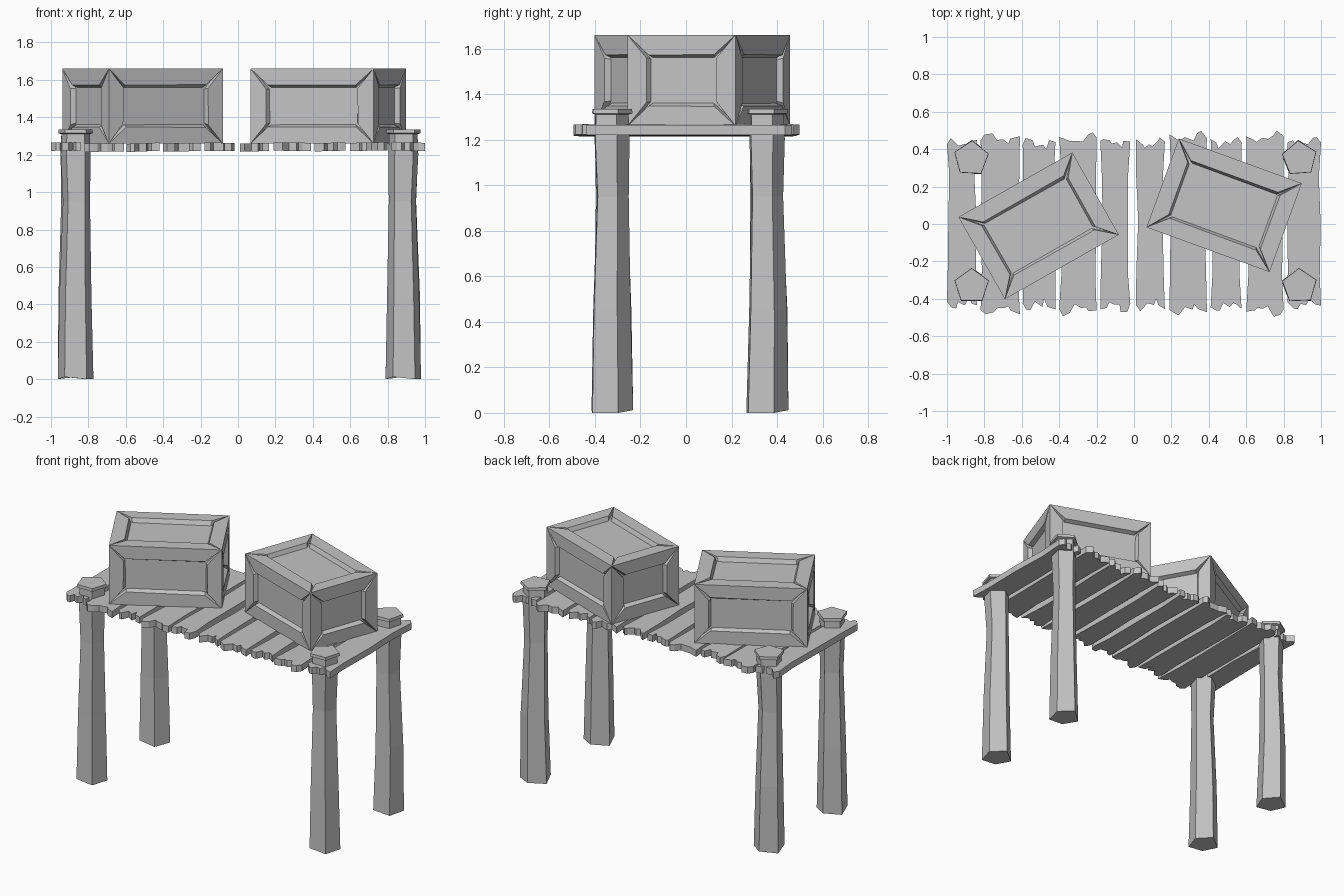
import bpy, bmesh, math, random
from mathutils import Matrix, Vector

random.seed(4)
if "Cube" in bpy.data.objects:
    bpy.data.objects.remove(bpy.data.objects["Cube"])

# One plain grey for everything
GREY = (0.55, 0.55, 0.55, 1)
grey = bpy.data.materials.new("plain grey")
grey.use_nodes = True
grey.diffuse_color = GREY
grey.node_tree.nodes["Principled BSDF"].inputs["Base Color"].default_value = GREY


def finish(name, bm, matrix=Matrix()):
    bmesh.ops.recalc_face_normals(bm, faces=bm.faces)
    mesh = bpy.data.meshes.new(name)
    bm.to_mesh(mesh)
    bm.free()
    mesh.materials.append(grey)
    obj = bpy.data.objects.new(name, mesh)
    obj.matrix_world = matrix
    bpy.context.collection.objects.link(obj)
    return obj


def jitter(amount):
    return random.uniform(-amount, amount)


def loft(bm, rings):
    """Skin a stack of equal-sized point rings and cap both ends."""
    loops = [[bm.verts.new(p) for p in ring] for ring in rings]
    n = len(loops[0])
    for low, high in zip(loops, loops[1:]):
        for i in range(n):
            j = (i + 1) % n
            bm.faces.new((low[i], low[j], high[j], high[i]))
    bm.faces.new(loops[0][::-1])
    bm.faces.new(loops[-1])


# Deck planks with splintered ends
def plank(name, x0, x1, half):
    w = x1 - x0
    end = []
    for sign in (-1, 1):
        tips = []
        for f, chip in ((0, .015), (.2, .025), (.3, .05), (.42, .03),
                        (.6, .045), (.72, .005), (.86, 0), (1, .03)):
            f = min(1, max(0, f + (jitter(.05) if 0 < f < 1 else 0)))
            tips.append((x0 + w * f, sign * (half - chip + jitter(.012))))
        if random.random() < .5:
            tips = [(x0 + x1 - x, y) for x, y in tips[::-1]]
        end.append(tips)
    right = [(x1 - random.uniform(0, .014), y) for y in (-.28, 0, .25)]
    left = [(x0 + random.uniform(0, .014), y) for y in (.27, .02, -.25)]
    outline = end[0] + right + end[1][::-1] + left
    z, roll = 1.216 + random.uniform(0, .006), jitter(.04)
    mid = (x0 + x1) / 2
    bm = bmesh.new()
    loft(bm, [[(x, y, z + t + roll * (x - mid)) for x, y in outline]
              for t in (0, .044)])
    finish(name, bm)


planks = [(-1, -.84, .455), (-.82, -.61, .488), (-.595, -.42, .462),
          (-.40, -.20, .485), (-.18, -.02, .465), (.01, .165, .46),
          (.19, .39, .488), (.41, .575, .465), (.60, .80, .488), (.82, 1, .46)]
for i, (x0, x1, half) in enumerate(planks):
    plank(f"deck_plank_{i + 1}", x0, x1, half)


# Five-sided posts with a narrow neck and a flat cap
def post(name, x, y, turn):
    profile = ((0, .1), (.45, .09), (.95, .076), (1.2, .084),
               (1.31, .08), (1.315, .097), (1.335, .095))
    rings = []
    for z, r in profile:
        dx, dy = (jitter(.006), jitter(.006)) if .3 < z < 1.1 else (0, 0)
        ring = []
        for k in range(5):
            a = math.radians(turn + 72 * k)
            lift = .012 * (k % 2) if z == 0 else 0
            ring.append((x + dx + r * math.cos(a), y + dy + r * math.sin(a), z + lift))
        rings.append(ring)
    bm = bmesh.new()
    loft(bm, rings)
    finish(name, bm)


post("front_right_post", -.868, -.332, 18)
post("front_left_post", .885, -.332, 20)
post("back_right_post", -.87, .35, 15)
post("back_left_post", .885, .35, 22)


# Crates: a recessed core framed on each side by four mitred boards
def crate(name, centre, angle, size=Vector((.70, .505, .40))):
    depth, margin = .028, .1
    half = size / 2
    bm = bmesh.new()
    core = bmesh.ops.create_cube(bm, size=1)["verts"]
    bmesh.ops.scale(bm, verts=core, vec=size - Vector((2 * depth,) * 3))
    for axis in range(3):
        u, v = (axis + 1) % 3, (axis + 2) % 3
        for side in (-1, 1):
            def at(a, b, level):
                p = Vector((0, 0, 0))
                p[u], p[v], p[axis] = a, b, side * level
                return p

            for along, across in ((u, v), (v, u)):
                for s in (-1, 1):
                    def spot(a, b, level):
                        return at(a, b, level) if along == u else at(b, a, level)

                    def board(level, inset, inner, gap):
                        lo, hi = half[along], half[across]
                        g0, g1 = (gap + random.uniform(0, gap) for _ in range(2))
                        wob = jitter(gap / 3)
                        return [spot(-lo + inset, s * (hi - inset), level),
                                spot(lo - inset, s * (hi - inset), level),
                                spot(lo - inner - g1, s * (hi - inner + wob), level),
                                spot(-lo + inner + g0, s * (hi - inner), level)]

                    top = half[axis]
                    loft(bm, [board(top - depth, depth, margin, .006),
                              board(top, 0, margin - .012, .01)])
    place = Matrix.Translation(centre) @ Matrix.Rotation(math.radians(angle), 4, "Z")
    finish(name, bm, place)


crate("right_crate", (-.51, -.01, 1.46), 29.5)
crate("left_crate", (.482, .10, 1.46), -20)
